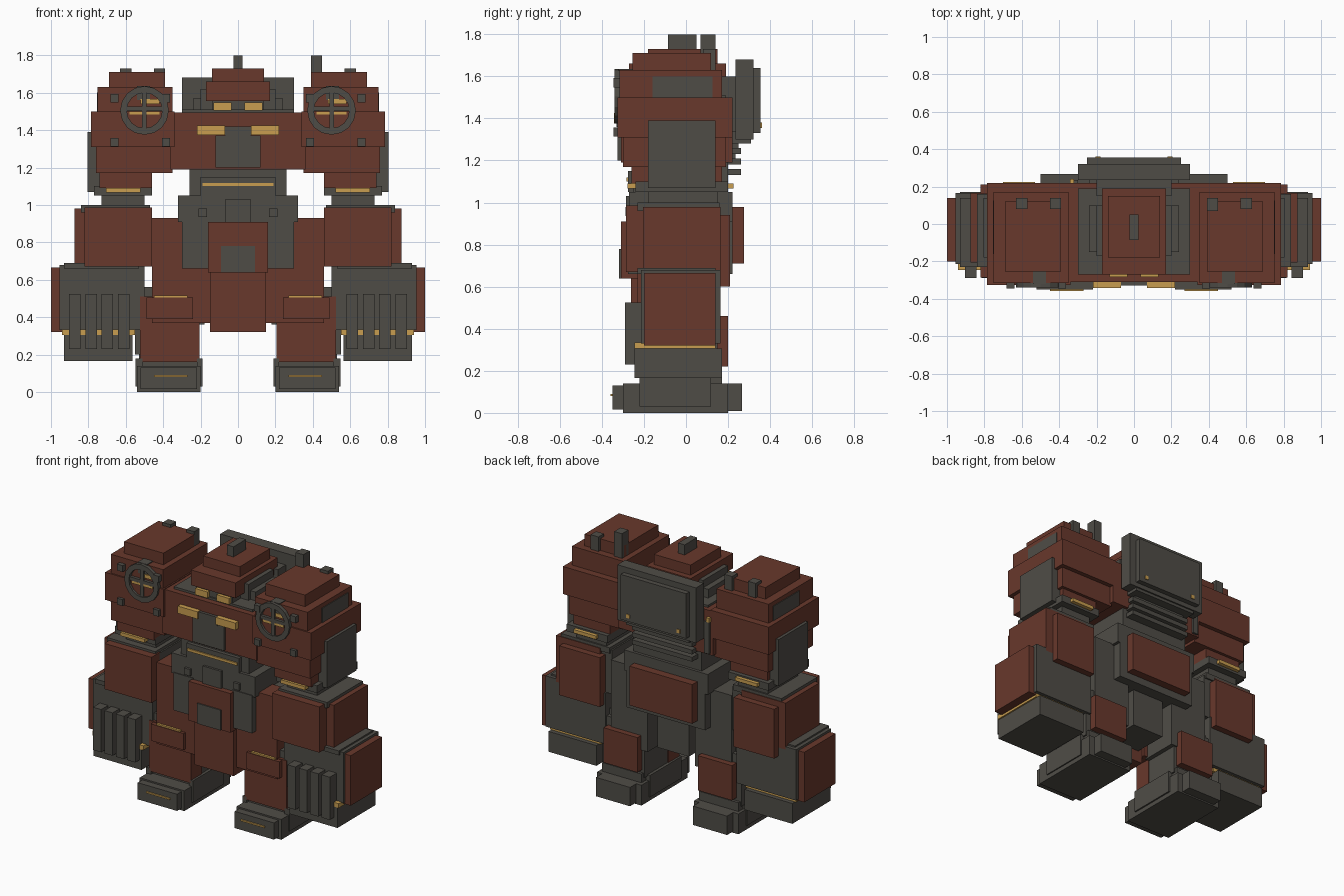
import bpy, bmesh
from mathutils import Matrix, Vector
from math import tau

start = bpy.data.objects.get("Cube")
if start:
    bpy.data.objects.remove(start, do_unlink=True)


def material(name, rgb):
    mat = bpy.data.materials.new(name)
    mat.use_nodes = True
    mat.diffuse_color = (*rgb, 1)
    shader = mat.node_tree.nodes["Principled BSDF"]
    shader.inputs["Base Color"].default_value = (*rgb, 1)
    shader.inputs["Roughness"].default_value = .8
    return mat


RED = material("rust red", (.14, .04, .025))
GREY = material("dark warm grey", (.078, .073, .062))
GOLD = material("amber gold", (.58, .34, .08))


def finish(name, bm, mat):
    bmesh.ops.recalc_face_normals(bm, faces=bm.faces)
    mesh = bpy.data.meshes.new(name)
    bm.to_mesh(mesh)
    bm.free()
    mesh.materials.append(mat)
    obj = bpy.data.objects.new(name, mesh)
    bpy.context.collection.objects.link(obj)


def box(name, mat, x, y, z):
    """Box spanning the given (low, high) ranges."""
    bm = bmesh.new()
    size = Vector((x[1] - x[0], y[1] - y[0], z[1] - z[0]))
    mid = Vector((sum(x), sum(y), sum(z))) / 2
    bmesh.ops.create_cube(bm, size=1, matrix=Matrix.Translation(mid) @ Matrix.Diagonal((*size, 1)))
    finish(name, bm, mat)


def centre(name, mat, half, y, z):
    box(name, mat, (-half, half), y, z)


def pair(name, mat, x, y, z):
    box("left_" + name, mat, x, y, z)
    box("right_" + name, mat, (-x[1], -x[0]), y, z)


def ring(name, mat, x, z, inner, outer, y):
    """Flat ring facing the front, spun from a rectangular section."""
    bm = bmesh.new()
    section = [(inner, y[0]), (outer, y[0]), (outer, y[1]), (inner, y[1])]
    face = bm.faces.new([bm.verts.new((x + r, d, z)) for r, d in section])
    bmesh.ops.spin(bm, geom=[face, *face.edges, *face.verts], cent=(x, 0, z),
                   axis=(0, 1, 0), angle=tau, steps=16, use_merge=True)
    bmesh.ops.remove_doubles(bm, verts=bm.verts, dist=.0005)
    finish(name, bm, mat)


# Feet
pair("foot", GREY, (.2, .54), (-.3, .2), (0, .14))
pair("toe", GREY, (.22, .52), (-.35, -.29), (.015, .13))
pair("toe_light", GOLD, (.27, .45), (-.359, -.35), (.08, .09))
pair("heel", GREY, (.24, .5), (.19, .267), (.01, .14))
pair("foot_fender", GREY, (.51, .548), (-.22, .12), (.03, .18))
pair("inner_fender", GREY, (.19, .22), (-.22, .12), (.03, .18))
pair("ankle", GREY, (.22, .52), (-.2, .17), (.13, .2))

# Legs
pair("shin", RED, (.205, .525), (-.22, -.1), (.16, .51))
pair("lower_leg", GREY, (.21, .53), (-.12, .15), (.17, .52))
pair("leg_side_plate", GREY, (.5, .55), (-.16, .1), (.2, .5))
pair("calf_plate", RED, (.23, .49), (.14, .2), (.22, .46))
pair("knee_plate", RED, (.24, .49), (-.25, -.2), (.39, .505))
pair("knee_light", GOLD, (.27, .45), (-.245, -.2), (.505, .515))
pair("knee_cap", GREY, (.22, .54), (-.2, .12), (.5, .56))
pair("thigh_front", RED, (.15, .46), (-.23, -.08), (.37, .93))
pair("thigh", GREY, (.18, .46), (-.1, .16), (.36, .92))

# Pelvis
centre("hip_block", GREY, .3, (-.22, .22), (.66, .93))
centre("hip_belt", GREY, .32, (-.27, .22), (.91, 1.05))
pair("hip_skirt", GREY, (.15, .3), (-.275, -.2), (.66, .92))
centre("groin_plate", RED, .15, (-.262, -.1), (.32, .66))
centre("groin_core", GREY, .12, (-.12, .14), (.4, .68))
centre("belt_plate", RED, .16, (-.31, -.2), (.64, .91))
centre("buckle", GREY, .09, (-.318, -.3), (.64, .78))
centre("belt_clasp", GREY, .07, (-.285, -.25), (.91, 1.03))
pair("belt_bolt", GREY, (.165, .21), (-.287, -.25), (.935, .98))
centre("rear_hip_plate", RED, .24, (.2, .275), (.71, .98))

# Waist and chest
centre("waist", GREY, .26, (-.25, .2), (1.04, 1.2))
centre("waist_guard", GREY, .2, (-.275, -.2), (1.05, 1.15))
centre("waist_light", GOLD, .19, (-.283, -.27), (1.1, 1.118))
centre("chest", RED, .36, (-.31, .22), (1.19, 1.495))
centre("chest_deck", GREY, .3, (-.27, .19), (1.49, 1.51))
centre("sternum", GREY, .12, (-.325, -.29), (1.2, 1.37))
centre("upper_sternum", GREY, .07, (-.33, -.29), (1.36, 1.42))
pair("chest_light", GOLD, (.07, .22), (-.343, -.3), (1.375, 1.425))

# Head
centre("collar", GREY, .24, (-.15, .1), (1.5, 1.57))
centre("upper_collar", GREY, .2, (-.17, .1), (1.5, 1.62))
centre("face", GREY, .14, (-.26, .1), (1.5, 1.57))
centre("helmet", RED, .17, (-.27, .19), (1.555, 1.66))
centre("helmet_cap", RED, .14, (-.18, .15), (1.65, 1.73))
centre("crest", GREY, .025, (-.085, .05), (1.72, 1.8))
pair("eye", GOLD, (.035, .13), (-.283, -.25), (1.505, 1.548))

# Backpack
centre("backpack", GREY, .3, (.235, .32), (1.3, 1.68))
centre("backpack_base", GREY, .24, (.22, .31), (1.28, 1.34))
centre("backpack_cover", GREY, .25, (.31, .355), (1.33, 1.64))
centre("backpack_mount", GREY, .2, (.15, .25), (1.25, 1.6))
pair("backpack_light", GOLD, (.18, .205), (.34, .361), (1.355, 1.38))
for i in range(3):
    z = 1.13 + i * .05
    centre(f"vent_slat_{i}", GREY, .23, (.18, .262), (z, z + .03))
box("side_pipe", GREY, (-.34, -.3), (.2, .235), (1.2, 1.42))
box("pipe_light", GOLD, (-.343, -.32), (.2, .24), (1.42, 1.45))

# Shoulders
pair("shoulder_bottom", RED, (.46, .74), (-.26, .17), (1.09, 1.18))
pair("shoulder_lower", RED, (.35, .76), (-.3, .19), (1.17, 1.32))
pair("shoulder_middle", RED, (.34, .785), (-.325, .22), (1.31, 1.5))
pair("shoulder_upper", RED, (.35, .75), (-.315, .17), (1.49, 1.63))
pair("shoulder_top", RED, (.39, .69), (-.255, .12), (1.62, 1.71))
pair("shoulder_inset", GREY, (.7, .755), (-.16, .125), (1.5, 1.6))
pair("shoulder_shield", GREY, (.74, .805), (-.18, .14), (1.07, 1.39))
pair("shoulder_outer_post", GREY, (.57, .63), (.08, .14), (1.6, 1.73))
box("right_inner_post", GREY, (-.45, -.39), (.08, .14), (1.6, 1.73))
box("left_antenna", GREY, (.39, .45), (.07, .14), (1.6, 1.8))
pair("front_tick", GREY, (.47, .54), (-.32, -.25), (1.56, 1.635))
for x in (.385, .66):
    for i, z in enumerate((1.335, 1.57)):
        pair(f"shoulder_bolt_{x}_{i}", GREY, (x - .022, x + .022), (-.345, -.3), (z - .022, z + .022))

# Shoulder turrets
for side, sx in (("left", .5), ("right", -.5)):
    ring(side + "_turret_ring", GREY, sx, 1.505, .095, .13, (-.34, -.3))
    box(side + "_turret_post", GREY, (sx - .012, sx + .012), (-.335, -.3), (1.4, 1.61))
    box(side + "_turret_bar", GREY, (sx - .1, sx + .1), (-.335, -.3), (1.502, 1.525))
    box(side + "_turret_light", GOLD, (sx - .08, sx + .08), (-.332, -.3), (1.483, 1.5))
    box(side + "_turret_lamp", GOLD, (sx - .02, sx + .08), (-.324, -.3), (1.54, 1.565))

# Elbows and upper arms
pair("arm_joint", GREY, (.46, .77), (-.24, .2), (1.05, 1.1))
pair("arm_neck", GREY, (.5, .73), (-.18, .15), (.97, 1.07))
pair("front_arm_light", GOLD, (.52, .705), (-.277, -.22), (1.066, 1.09))
pair("rear_arm_light", GOLD, (.53, .7), (.18, .225), (1.066, 1.09))
pair("upper_arm_cap", GREY, (.47, .84), (-.23, .16), (.96, 1))
pair("upper_arm", RED, (.54, .875), (-.205, .165), (.66, .98))
pair("upper_arm_core", GREY, (.46, .56), (-.2, .15), (.68, .98))
pair("upper_arm_front", RED, (.46, .82), (-.285, -.19), (.67, .985))
pair("upper_arm_back", RED, (.51, .82), (.15, .21), (.6, .94))

# Forearms and hands
pair("forearm", GREY, (.5, .955), (-.215, .165), (.33, .68))
pair("wrist_cap", GREY, (.53, .93), (-.23, .14), (.66, .69))
pair("forearm_shield", RED, (.94, 1), (-.2, .14), (.32, .665))
pair("wrist_band", GOLD, (.55, .94), (-.245, .14), (.305, .335))
pair("hand", GREY, (.565, .93), (-.245, .17), (.165, .305))
for i in range(4):
    x = .58 + i * .087
    pair(f"finger_{i}", GREY, (x, x + .062), (-.29, -.2), (.23, .525))
